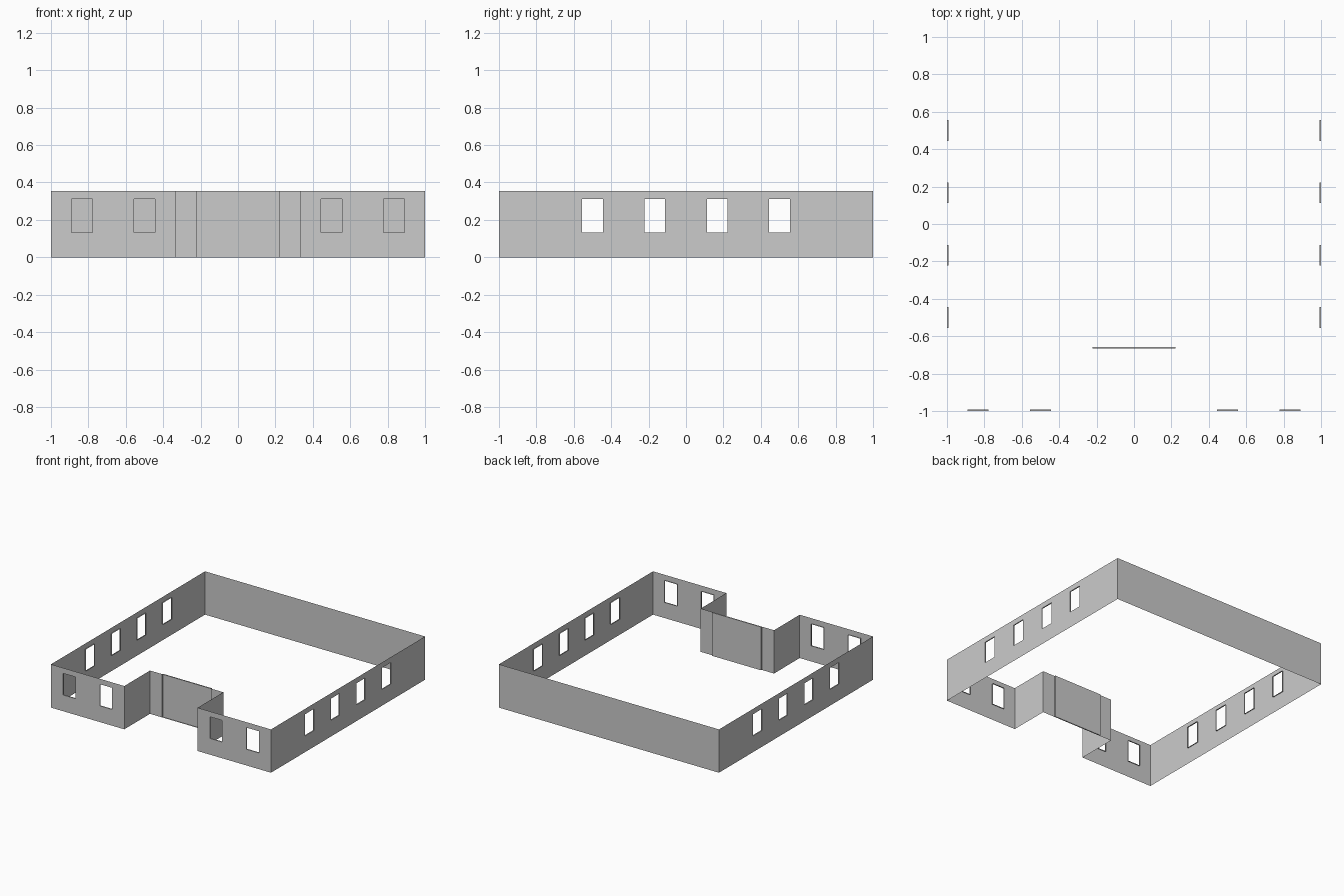
import bpy, bmesh
from mathutils import Vector

if "Cube" in bpy.data.objects:
    bpy.data.objects.remove(bpy.data.objects["Cube"])

U = 1 / 9                    # layout module
H = 3.2 * U                  # wall height
SILL, HEAD = 1.2 * U, 2.8 * U
DEPTH = 0.009                # reveal depth


def wall(name, a, b, openings=(), z_cuts=(SILL, HEAD), open_hole=True):
    """Wall sheet from a to b (outside on the right), openings given as (start, end) along it."""
    a, b = Vector((*a, 0)), Vector((*b, 0))
    length = (b - a).length
    d = (b - a) / length
    inward = Vector((-d.y, d.x, 0))
    us = [0, *[v for o in openings for v in o], length]
    zs = [0, *(z_cuts if openings else ()), H]
    bm = bmesh.new()
    grid = [[bm.verts.new(a + d * u + Vector((0, 0, z))) for z in zs] for u in us]
    holes = []
    hole_row = 1 if len(zs) > 2 else 0
    for i in range(len(us) - 1):
        for j in range(len(zs) - 1):
            f = bm.faces.new((grid[i][j], grid[i + 1][j], grid[i + 1][j + 1], grid[i][j + 1]))
            if i % 2 == 1 and j == hole_row:
                holes.append(f)
    # push openings inward to make reveals, then remove the panes
    if holes:
        caps = bmesh.ops.extrude_discrete_faces(bm, faces=holes)["faces"]
        for f in caps:
            bmesh.ops.translate(bm, verts=f.verts[:], vec=inward * DEPTH)
        if open_hole:
            bmesh.ops.delete(bm, geom=caps, context='FACES')
    # merge the remaining flat cells
    bmesh.ops.dissolve_limit(bm, angle_limit=0.01, verts=bm.verts[:], edges=bm.edges[:])
    me = bpy.data.meshes.new(name)
    bm.to_mesh(me)
    bm.free()
    ob = bpy.data.objects.new(name, me)
    bpy.context.collection.objects.link(ob)


T = 3 * U                    # entrance half width and notch depth
side = [(k * U, (k + 1) * U) for k in (4, 7, 10, 13)]
front = [(U, 2 * U), (4 * U, 5 * U)]

# front wings with two windows each
wall("front_wall_left", (-1, -1), (-T, -1), front)
wall("front_wall_right", (T, -1), (1, -1), front)
# recessed entrance
wall("entrance_side_left", (-T, -1), (-T, -1 + T))
wall("entrance_wall", (-T, -1 + T), (T, -1 + T), [(U, 5 * U)], z_cuts=(), open_hole=False)
wall("entrance_side_right", (T, -1 + T), (T, -1))
# side walls with four windows, plain back wall
wall("side_wall_right", (1, -1), (1, 1), side)
wall("back_wall", (1, 1), (-1, 1))
wall("side_wall_left", (-1, 1), (-1, -1), side)
